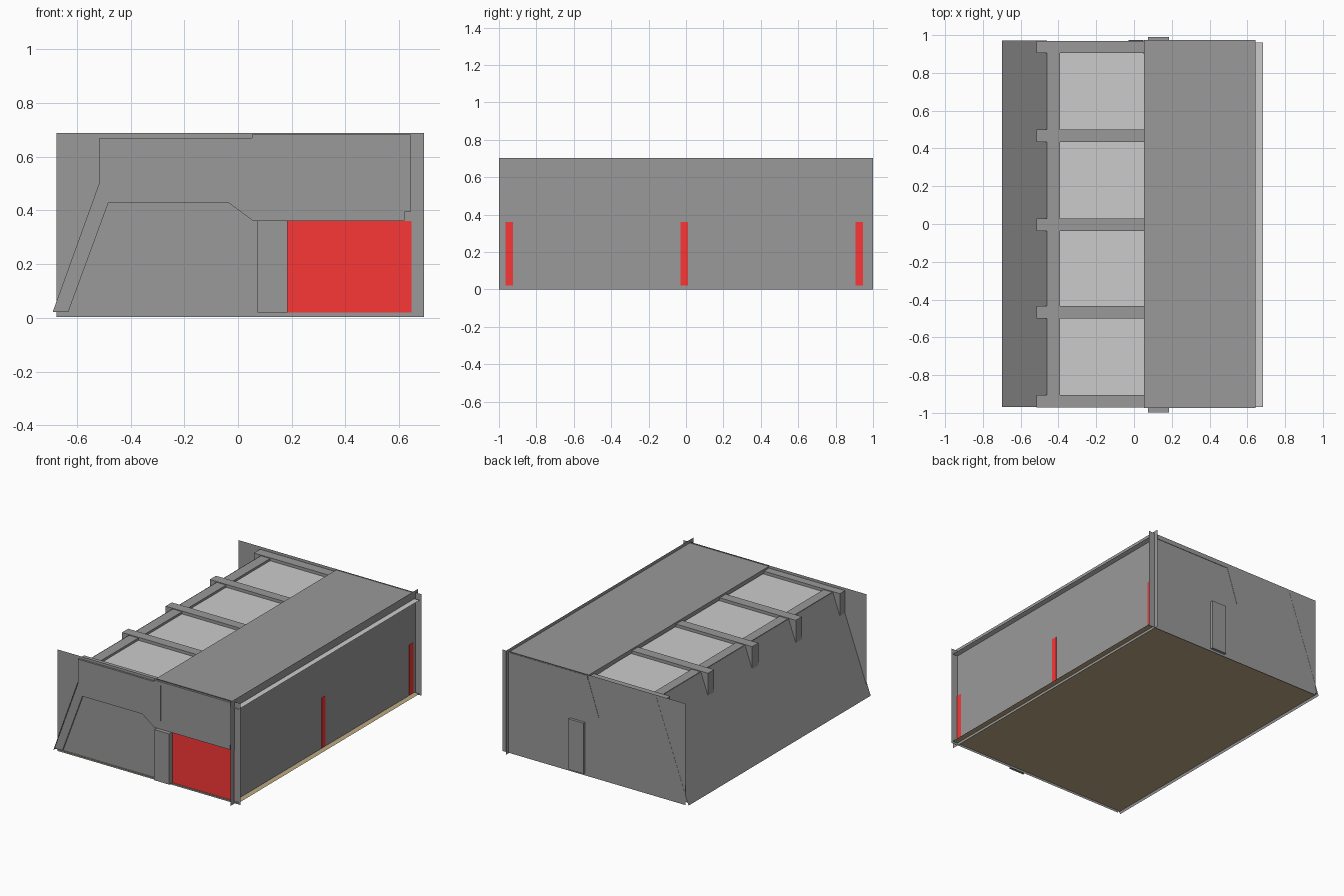
import bpy

if "Cube" in bpy.data.objects:
    bpy.data.objects.remove(bpy.data.objects["Cube"])


def material(name, color):
    m = bpy.data.materials.new(name)
    m.diffuse_color = (*color, 1)
    m.use_nodes = True
    m.node_tree.nodes["Principled BSDF"].inputs["Base Color"].default_value = m.diffuse_color
    return m


RED = material("red", (0.95, 0.038, 0.038))
TAN = material("tan", (0.52, 0.4, 0.23))
PALE = material("pale", (0.8, 0.8, 0.8))
DARK = material("dark_grey", (0.32, 0.32, 0.32))


def make(name, verts, faces, mat):
    me = bpy.data.meshes.new(name)
    me.from_pydata(verts, [], faces)
    me.update()
    me.materials.append(mat)
    ob = bpy.data.objects.new(name, me)
    bpy.context.collection.objects.link(ob)
    return ob


def extrude(name, profile, y0, y1, mat=DARK):
    """Extrude a counter-clockwise (x, z) profile along y."""
    n = len(profile)
    verts = [(x, y0, z) for x, z in profile] + [(x, y1, z) for x, z in profile]
    faces = [list(range(n)), list(range(2 * n - 1, n - 1, -1))]
    faces += [[i, i + n, (i + 1) % n + n, (i + 1) % n] for i in range(n)]
    return make(name, verts, faces, mat)


def box(name, x0, x1, y0, y1, z0, z1, mat=DARK):
    return extrude(name, [(x0, z0), (x1, z0), (x1, z1), (x0, z1)], y0, y1, mat)


def sheet(name, corners, mat=DARK):
    return make(name, corners, [(0, 1, 2, 3)], mat)


# Thin floor and ceiling sheets
for name, z, x0, mat in (("floor", 0.018, -0.69, TAN), ("ceiling", 0.65, -0.45, PALE)):
    sheet(name, [(x0, -0.968, z), (0.683, -0.968, z), (0.683, 0.96, z), (x0, 0.96, z)], mat)

# End walls, rear side wall and sloping side wall
for name, y in (("front_end_wall", -0.96), ("back_end_wall", 0.971)):
    sheet(name, [(-0.675, y, 0.003), (0.692, y, 0.003), (0.692, y, 0.688), (-0.675, y, 0.688)])
sheet("side_wall", [(0.645, -1, 0), (0.645, 1, 0), (0.645, 1, 0.702), (0.645, -1, 0.702)])
sheet("sloping_wall", [(-0.7, 0.972, 0.006), (-0.7, -0.97, 0.006),
                       (-0.461, -0.97, 0.668), (-0.461, 0.972, 0.668)])

# Slightly twisted partition under the roof edge
sheet("partition", [(0.105, -0.975, 0.42), (-0.03, 0.973, 0.42),
                    (0.05, 0.973, 0.66), (0.105, -0.975, 0.66)])

# Roof slab and the long beam at the outer skylight edge
box("roof_slab", 0.053, 0.643, -0.973, 0.974, 0.655, 0.682)
box("skylight_edge_beam", -0.463, -0.393, -0.96, 0.96, 0.58, 0.665)

# Five ribs, each a deep roof beam with a sloping strut
BEAM = [(-0.515, 0.428), (-0.035, 0.428), (0.055, 0.362), (0.62, 0.362),
        (0.62, 0.395), (0.643, 0.395), (0.643, 0.67), (-0.515, 0.67)]
STRUT = [(-0.69, 0.022), (-0.632, 0.022), (-0.482, 0.43), (-0.512, 0.43), (-0.512, 0.515)]
for i, y in enumerate((-0.939, -0.468, -0.003, 0.468, 0.937)):
    extrude(f"roof_beam_{i}", BEAM, y - 0.033, y + 0.033)
    extrude(f"strut_{i}", STRUT, y - 0.031, y + 0.031)

# Red partitions with a column at one end
for i, y in enumerate((-0.943, -0.009, 0.926)):
    box(f"red_panel_{i}", 0.185, 0.647, y - 0.021, y + 0.019, 0.02, 0.36, RED)
    box(f"column_{i}", 0.073, 0.185, y - 0.055, y + 0.063, 0.02, 0.362)
